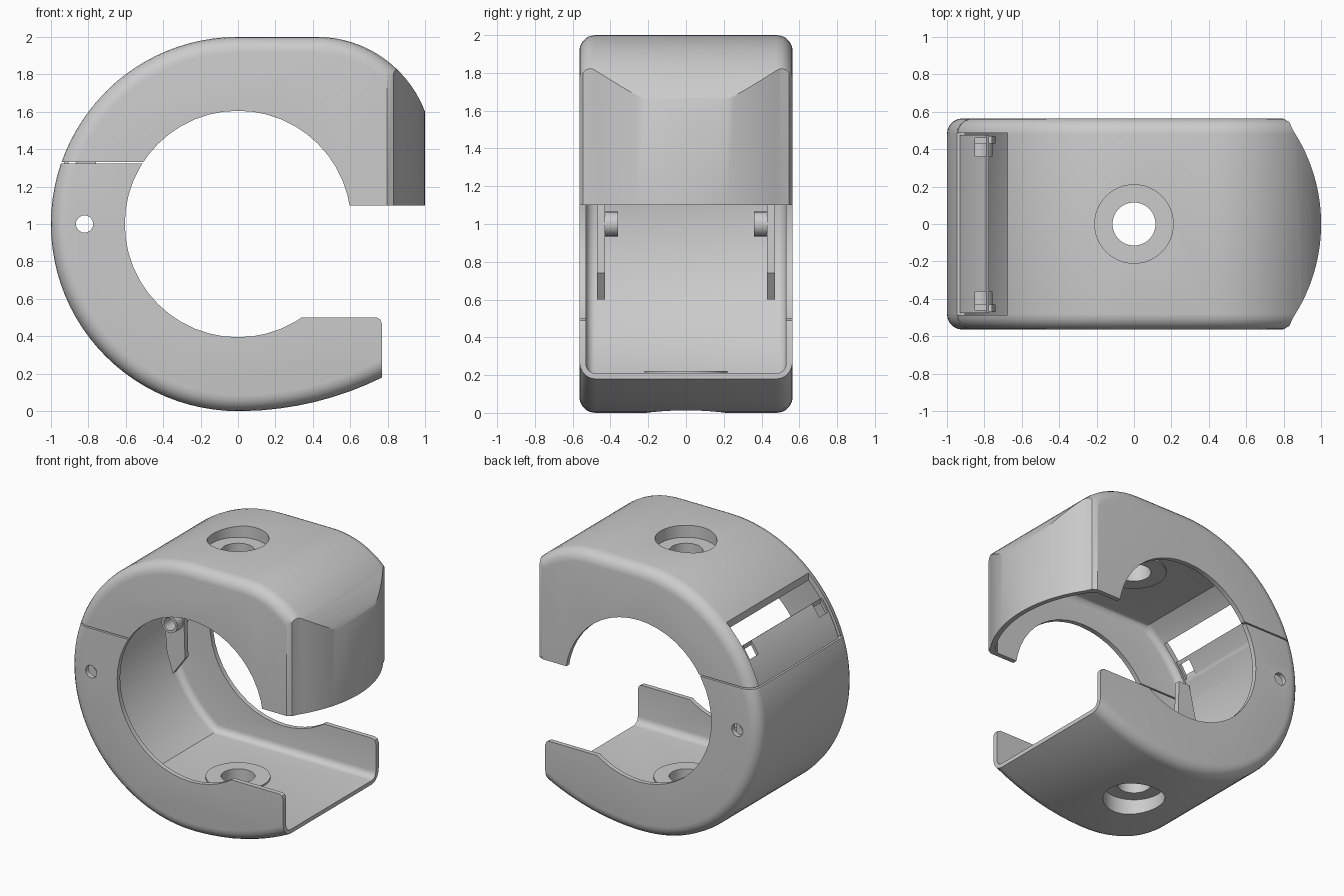
import bpy, bmesh
from math import sin, cos, radians, asin, degrees

cube = bpy.data.objects.get("Cube")
if cube:
    bpy.data.objects.remove(cube, do_unlink=True)

HALF = 0.565      # half the depth of the body
WALL = 0.035      # shell thickness
PIVOT = (-0.82, 1.0)


def arc(cx, cy, r, start, end, steps):
    """Points along a circular arc, angles in degrees."""
    angles = [radians(start + (end - start) * i / steps) for i in range(steps + 1)]
    return [(cx + r * cos(a), cy + r * sin(a)) for a in angles]


def circle(cx, cy, r, steps=48):
    return arc(cx, cy, r, 0, 360, steps)[:-1]


def rect(x0, y0, x1, y1):
    return [(x0, y0), (x1, y0), (x1, y1), (x0, y1)]


def prism(name, pts, axis, lo, hi, round_edge=0.0):
    """Extrude an outline along Y or Z, optionally rounding its two rims."""
    place = (lambda p, d: (p[0], d, p[1])) if axis == "Y" else (lambda p, d: (p[0], p[1], d))
    bm = bmesh.new()
    rings = [[bm.verts.new(place(p, d)) for p in pts] for d in (lo, hi)]
    caps = [bm.faces.new(r) for r in rings]
    n = len(pts)
    for i in range(n):
        j = (i + 1) % n
        bm.faces.new((rings[0][i], rings[0][j], rings[1][j], rings[1][i]))
    bmesh.ops.recalc_face_normals(bm, faces=bm.faces)
    if round_edge:
        edges = [e for f in caps for e in f.edges]
        bmesh.ops.bevel(bm, geom=edges, offset=round_edge, segments=5,
                        profile=0.5, affect="EDGES")
    mesh = bpy.data.meshes.new(name)
    bm.to_mesh(mesh)
    bm.free()
    obj = bpy.data.objects.new(name, mesh)
    bpy.context.collection.objects.link(obj)
    return obj


def boolean(obj, tool, operation="DIFFERENCE"):
    """Apply a boolean and discard the tool."""
    mod = obj.modifiers.new("cut", "BOOLEAN")
    mod.object, mod.operation, mod.solver = tool, operation, "EXACT"
    bpy.ops.object.select_all(action="DESELECT")
    bpy.context.view_layer.objects.active = obj
    obj.select_set(True)
    bpy.ops.object.modifier_apply(modifier=mod.name)
    bpy.data.objects.remove(tool, do_unlink=True)


def smooth(obj):
    bpy.ops.object.select_all(action="DESELECT")
    bpy.context.view_layer.objects.active = obj
    obj.select_set(True)
    bpy.ops.object.shade_smooth_by_angle(angle=radians(30))


def plan_prism(inset):
    """Plan outline with the bowed end face."""
    r = 0.91 - inset
    a = degrees(asin(0.5 / 0.91))
    corner = [(0.78, 0.58 - inset), (0.8, 0.562 - inset), (0.83, 0.545 - inset)]
    pts = [(-1.2, -0.7), (0.78, -0.7)] if not inset else [(-1.2, -0.58), (0.74, -0.58)]
    pts += [(x - inset, -y) for x, y in corner] + arc(0.09, 0, r, -a, a, 24)
    pts += [(x - inset, y) for x, y in reversed(corner)]
    pts += [(x, -y) for x, y in reversed(pts[:2])]
    return prism("plan", pts, "Z", -0.3, 2.3)


def outer_body(name):
    pts = arc(0, 1, 1, 90, 270, 48) + arc(0, 1.74, 1.74, -89, -57, 10)
    pts += arc(0.42, 1.38, 0.62, 0, 90, 20)
    return prism(name, pts, "Y", -HALF, HALF, 0.085)


def cavity(bowed):
    a = degrees(asin(0.79 / 0.96))
    pts = arc(0, 1, 0.96, 180 - a, 180 + a, 40) + [(1.2, 0.21)]
    pts += [(1.2, 1.3)] + arc(0.42, 1.38, 0.58, 0, 45, 10)
    obj = prism("cavity", pts, "Y", WALL - HALF, HALF - WALL, 0.05)
    if bowed:
        boolean(obj, plan_prism(WALL), "INTERSECT")
    return obj


def cut_common(obj):
    """Round side opening and the pivot bore."""
    boolean(obj, prism("bore", circle(0, 1, 0.605), "Y", -1, 1))
    boolean(obj, prism("pivot_bore", circle(*PIVOT, 0.046, 24), "Y", -1, 1))


def screw_hole(obj, boss, recess):
    """Raised inner pad, outer recess and through hole."""
    boolean(obj, prism("pad", circle(0, 0, 0.22), "Z", *boss), "UNION")
    boolean(obj, prism("recess", circle(0, 0, 0.21), "Z", *recess))
    lo, hi = min(boss[0], recess[0]) - 0.1, max(boss[1], recess[1]) + 0.1
    boolean(obj, prism("hole", circle(0, 0, 0.115), "Z", lo, hi))


# Lower shell: hooked half with the short open lip
lower = outer_body("lower_shell")
boolean(lower, cavity(False))
cut_common(lower)
lip = [(0.3, 0.5), (0.74, 0.5), (0.76, 0.49), (0.77, 0.465), (0.77, -0.2),
       (1.3, -0.2), (1.3, 2.3), (0.3, 2.3)]
boolean(lower, prism("lip_cut", lip, "Y", -1, 1))
boolean(lower, prism("split_cut", rect(-1.3, 1.322, 1.4, 2.4), "Y", -1, 1))
screw_hole(lower, (0.16, 0.222), (-0.2, 0.12))

# Curved tongue of the lower shell that rises into the window
strip = arc(0, 1, 0.985, 143.5, 167, 12) + arc(0, 1, 0.963, 167, 143.5, 12)
tongue = prism("tongue", strip, "Y", -0.475, 0.475)
for side in (-1, 1):
    ends = sorted((side * 0.36, side * 0.46))
    boolean(tongue, prism("notch", rect(-0.85, 1.2, -0.79, 1.8), "Y", *ends))
boolean(lower, tongue, "UNION")
smooth(lower)

# Upper shell: bowed end, open underside, window at the hinge
upper = outer_body("upper_shell")
boolean(upper, plan_prism(0), "INTERSECT")
boolean(upper, cavity(True))
cut_common(upper)
under = [(-1.3, -0.3), (1.3, -0.3), (1.3, 1.1), (0, 1.1), (0, 1.332), (-1.3, 1.332)]
boolean(upper, prism("under_cut", under, "Y", -1, 1))
boolean(upper, prism("window", rect(-1.3, -0.485, -0.675, 0.485), "Z", 1.2, 2.2))
screw_hole(upper, (1.778, 1.84), (1.91, 2.2))
smooth(upper)

# Hinge arms with hollow pivot bosses, mirrored front and back
arm_outline = [(-0.85, 1.4), (-0.76, 1.4), (-0.74, 0.74), (-0.84, 0.6), (-0.89, 0.75),
               (-0.92, 1.1)]
for side, label in ((-1, "front"), (1, "back")):
    arm = prism(label + "_hinge_arm", arm_outline, "Y", *sorted((side * 0.43, side * 0.47)))
    boss = prism("boss", circle(*PIVOT, 0.065, 24), "Y", *sorted((side * 0.36, side * 0.45)))
    boolean(arm, boss, "UNION")
    boolean(arm, prism("pivot_bore", circle(*PIVOT, 0.046, 24), "Y", -1, 1))
    smooth(arm)
